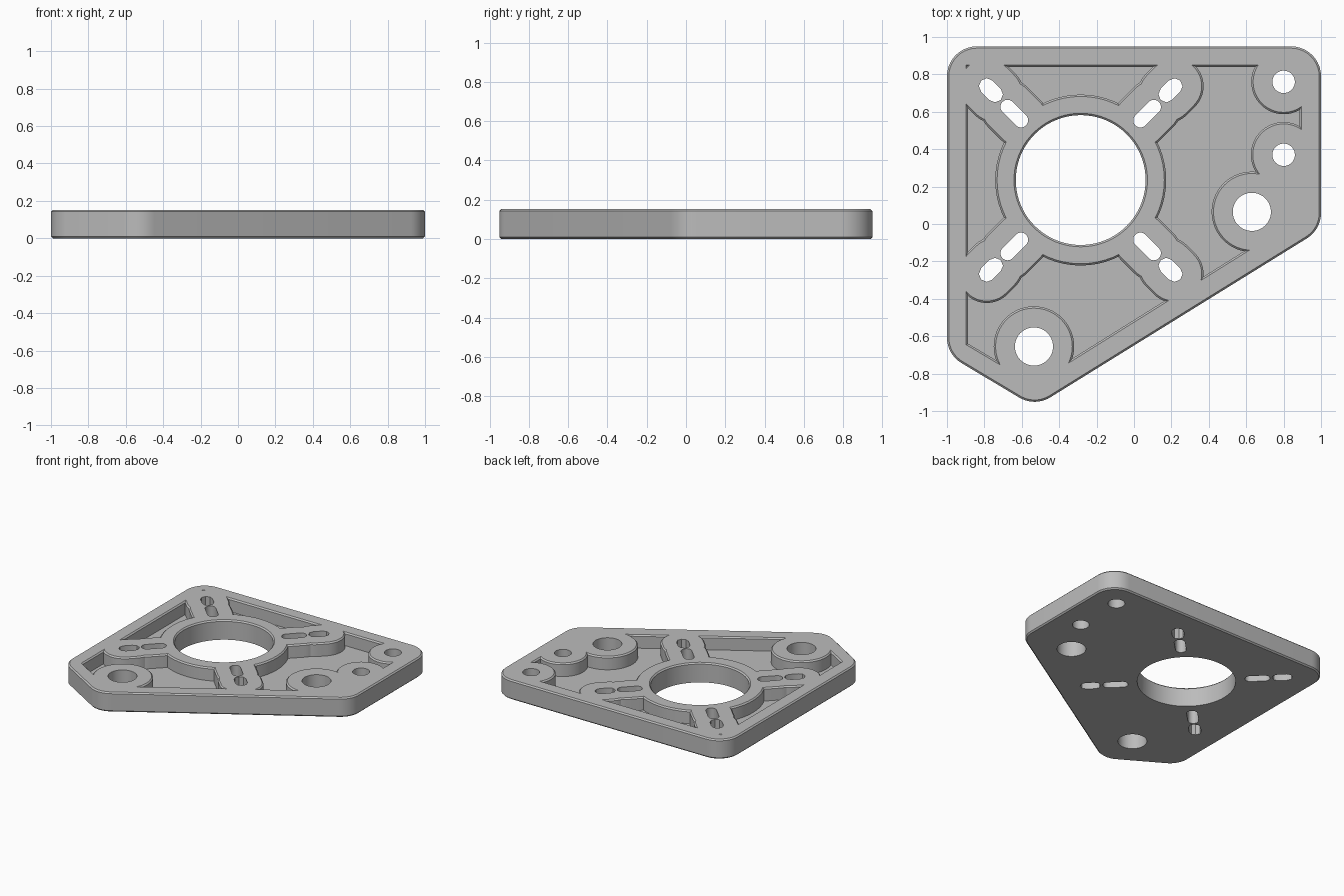
import bpy, bmesh, math
from mathutils import Vector

if "Cube" in bpy.data.objects:
    bpy.data.objects.remove(bpy.data.objects["Cube"], do_unlink=True)

HEIGHT, FLOOR, EDGE = 0.152, 0.05, 0.01
CENTRE = Vector((-0.285, 0.235))


def polygon(points, radius, inset):
    """Counter-clockwise outline, moved inwards, with rounded corners."""
    pts = [Vector(p) for p in points]
    out = []
    for i, p in enumerate(pts):
        d1 = (p - pts[i - 1]).normalized()
        d2 = (pts[(i + 1) % len(pts)] - p).normalized()
        n1, n2 = Vector((-d1.y, d1.x)), Vector((-d2.y, d2.x))
        mitre = (n1 + n2) / (1 + n1.dot(n2))
        if radius == 0:
            out.append(p + mitre * inset)
            continue
        turn = math.atan2(n1.cross(n2), n1.dot(n2))
        start = math.atan2(-n1.y, -n1.x)
        for k in range(11):
            a = start + turn * k / 10
            out.append(p + mitre * radius
                       + Vector((math.cos(a), math.sin(a))) * (radius - inset))
    return out


def capsule(a, b, radius, steps):
    """Slot outline between two centres; a circle where they coincide."""
    a, b = Vector(a), Vector(b)
    d = b - a
    start = math.atan2(d.y, d.x) - math.pi / 2
    same = d.length == 0
    out = []
    for half, c in enumerate((b, a)):
        for k in range(steps if same else steps + 1):
            t = start + math.pi * (half + k / steps)
            out.append(c + Vector((math.cos(t), math.sin(t))) * radius)
    return out


def solid(name, layers):
    """Closed solid through stacked outlines, given as (outline, z)."""
    bm = bmesh.new()
    rings = [[bm.verts.new((p.x, p.y, z)) for p in line] for line, z in layers]
    bm.faces.new(rings[0][::-1])
    bm.faces.new(rings[-1])
    for low, high in zip(rings, rings[1:]):
        for i in range(len(low)):
            j = (i + 1) % len(low)
            bm.faces.new((low[i], low[j], high[j], high[i]))
    mesh = bpy.data.meshes.new(name)
    bm.to_mesh(mesh)
    bm.free()
    obj = bpy.data.objects.new(name, mesh)
    bpy.context.collection.objects.link(obj)
    return obj


def subtract(target, cutter):
    mod = target.modifiers.new("cut", 'BOOLEAN')
    mod.operation, mod.solver, mod.object = 'DIFFERENCE', 'EXACT', cutter
    bpy.context.view_layer.objects.active = target
    bpy.ops.object.modifier_apply(modifier=mod.name)
    bpy.data.objects.remove(cutter, do_unlink=True)


def boss(a, b, radius):
    """Post left standing in the pocket, with a chamfered top edge."""
    wide, slim = (capsule(a, b, r, 32) for r in (radius, radius - EDGE))
    return solid("boss", [(wide, FLOOR - 0.1), (wide, HEIGHT - EDGE),
                          (slim, HEIGHT), (slim, HEIGHT + 0.1)])


def hole(a, b, radius, steps):
    line = capsule(a, b, radius, steps)
    return solid("hole", [(line, -0.1), (line, HEIGHT + 0.1)])


# Plate body with rounded corners and chamfered rims
outline = [(-1, 0.95), (-1, -0.697), (-0.53, -0.978), (1, -0.03), (1, 0.95)]
full, trimmed = (polygon(outline, 0.16, i) for i in (0, EDGE))
plate = solid("mounting_plate", [(trimmed, 0), (full, EDGE),
                                 (full, HEIGHT - EDGE), (trimmed, HEIGHT)])

# Pocket inside the border
border = [(-0.887, 0.84), (-0.887, -0.64), (-0.536, -0.848), (0.63, -0.12),
          (0.63, 0.065), (0.8, 0.37), (0.885, 0.37), (0.885, 0.84)]
tight, loose = (polygon(border, 0, i) for i in (0, -EDGE))
pocket = solid("pocket", [(tight, FLOOR), (tight, HEIGHT - EDGE),
                          (loose, HEIGHT), (loose, HEIGHT + 0.05)])

# Round holes: centre, hole radius, boss radius
rounds = [(CENTRE, 0.347, 0.457),
          ((0.63, 0.065), 0.102, 0.215), ((-0.535, -0.655), 0.102, 0.215),
          ((0.8, 0.76), 0.06, 0.173), ((0.8, 0.37), 0.06, 0.175)]
# Diagonal slots: near and far offset, slot radius, boss radius, sides
slots = [(0.319, 0.391, 0.038, 0.15, 16), (0.458, 0.502, 0.0425, 0.155, 4)]
arms = []
for sx in (-1, 1):
    for sy in (-1, 1):
        way = Vector((sx, sy))
        for near, far, r, rb, n in slots:
            arms.append((CENTRE + way * near, CENTRE + way * far, r, rb, n))

# Leave the bosses standing, then cut the pocket
for c, r, rb in rounds:
    subtract(pocket, boss(c, c, rb))
for a, b, r, rb, n in arms:
    subtract(pocket, boss(a, b, rb))
subtract(plate, pocket)

# Through holes and slots
for c, r, rb in rounds[1:]:
    subtract(plate, hole(c, c, r, 24))
for a, b, r, rb, n in arms:
    subtract(plate, hole(a, b, r, n))

# Central bore with a chamfered mouth
bore, mouth = (capsule(CENTRE, CENTRE, r, 40) for r in (0.347, 0.347 + EDGE))
subtract(plate, solid("bore", [(bore, -0.1), (bore, HEIGHT - EDGE),
                               (mouth, HEIGHT), (mouth, HEIGHT + 0.1)]))

# Plain grey finish
grey = bpy.data.materials.new("plain_grey")
grey.use_nodes = True
grey.diffuse_color = (0.5, 0.5, 0.5, 1)
grey.node_tree.nodes["Principled BSDF"].inputs["Base Color"].default_value = grey.diffuse_color
plate.data.materials.clear()
plate.data.materials.append(grey)

bpy.ops.object.select_all(action='DESELECT')
plate.select_set(True)
bpy.context.view_layer.objects.active = plate
bpy.ops.object.shade_smooth_by_angle(angle=math.radians(30))
